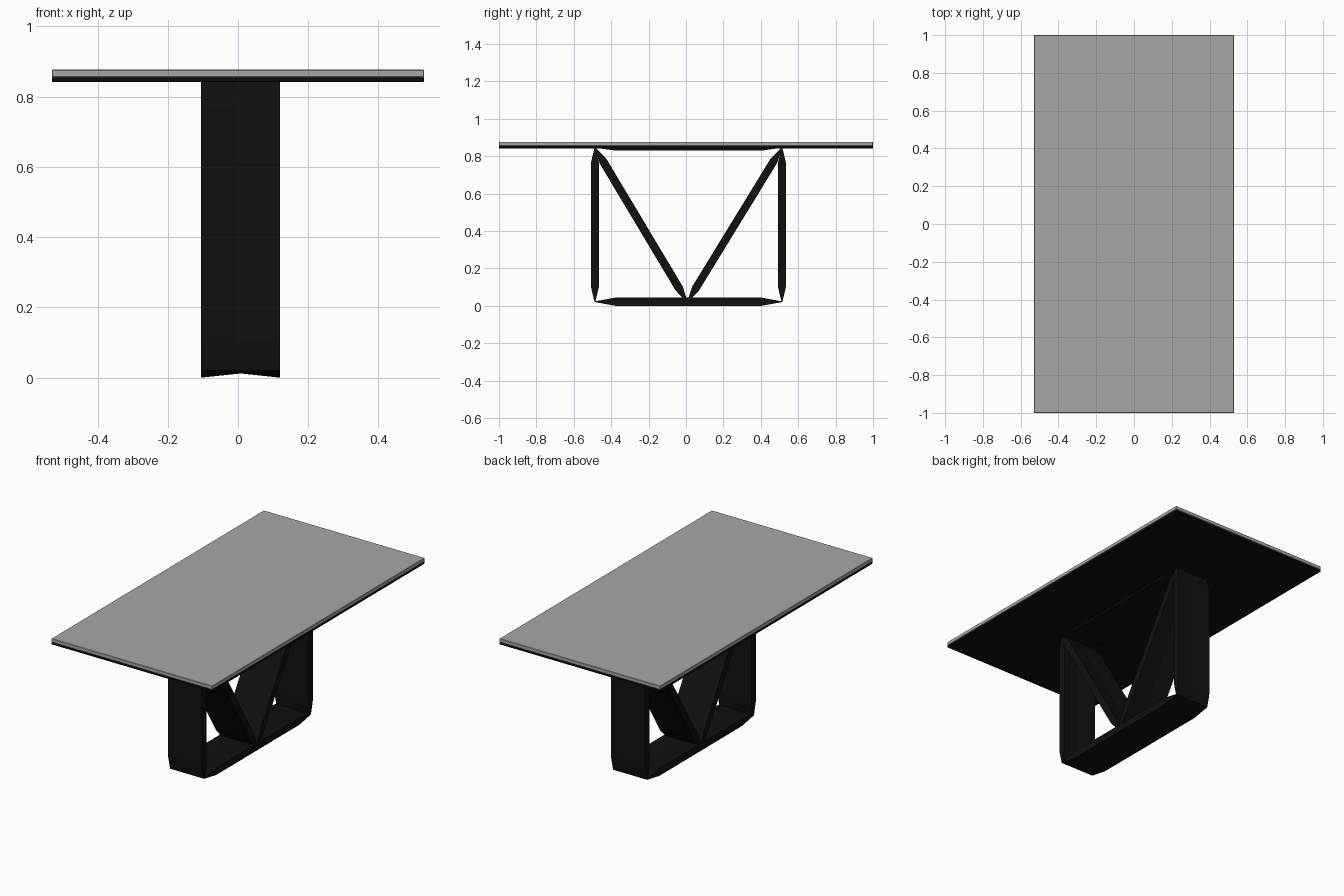
import bpy
import bmesh
from mathutils import Vector

if "Cube" in bpy.data.objects:
    bpy.data.objects.remove(bpy.data.objects["Cube"])


def material(name, rgb):
    m = bpy.data.materials.new(name)
    m.diffuse_color = (*rgb, 1)
    m.use_nodes = True
    m.node_tree.nodes["Principled BSDF"].inputs["Base Color"].default_value = m.diffuse_color
    return m


GREY = material("grey stone", (0.39, 0.39, 0.39))
BLACK = material("black metal", (0.005, 0.005, 0.005))


def finish(bm, name, mat):
    bmesh.ops.recalc_face_normals(bm, faces=bm.faces)
    me = bpy.data.meshes.new(name)
    bm.to_mesh(me)
    bm.free()
    ob = bpy.data.objects.new(name, me)
    me.materials.append(mat)
    bpy.context.collection.objects.link(ob)
    return ob


def slab(name, sx, sy, z0, z1, mat):
    bm = bmesh.new()
    bmesh.ops.create_cube(bm, size=1)
    for v in bm.verts:
        v.co = (v.co.x * sx, v.co.y * sy, z0 if v.co.z < 0 else z1)
    ob = finish(bm, name, mat)
    bev = ob.modifiers.new("edge", 'BEVEL')
    bev.width = 0.002
    bev.segments = 1


X0, X1 = -0.105, 0.12


def plank(name, a, b, thick, taper=0.09, groove=0.012):
    """Wide plank between two (y, z) points; ends pinch, faces dip along the middle."""
    a, b = Vector(a), Vector(b)
    d = (b - a).normalized()
    n = Vector((-d.y, d.x))
    length = (b - a).length
    bm = bmesh.new()
    rings = []
    for s, t in ((0, 0.004), (taper, thick), (length - taper, thick), (length, 0.004)):
        p = a + d * s
        ring = []
        dip = groove * min(1, t / thick) if t > 0.01 else 0
        mid = (X0 + X1) / 2
        for x, h in ((X0, -t / 2), (mid, -t / 2 + dip), (X1, -t / 2),
                     (X1, t / 2), (mid, t / 2 - dip), (X0, t / 2)):
            q = p + n * h
            ring.append(bm.verts.new((x, q.x, q.y)))
        rings.append(ring)
    for r, q in zip(rings, rings[1:]):
        for i in range(6):
            j = (i + 1) % 6
            bm.faces.new((r[i], r[j], q[j], q[i]))
    for r in (rings[0], rings[-1]):
        bm.faces.new((r[0], r[1], r[4], r[5]))
        bm.faces.new((r[1], r[2], r[3], r[4]))
    finish(bm, name, mat=BLACK)


# Two-layer table top
slab("table_top", 1.06, 2.0, 0.855, 0.877, GREY)
slab("table_top_underlay", 1.06, 2.0, 0.842, 0.855, BLACK)

# Pedestal frame: base, upper rail, two uprights and the V braces
YL, YR, YC = -0.487, 0.513, 0.007
plank("base_plank", (YL, 0.022), (YR, 0.022), 0.044, 0.11)
plank("upper_rail", (YL, 0.847), (YR, 0.847), 0.034, 0.11, 0.004)
plank("front_upright", (YL, 0.02), (YL, 0.846), 0.042, 0.08)
plank("back_upright", (YR, 0.02), (YR, 0.846), 0.042, 0.08)
plank("front_brace", (YC, 0.02), (YL, 0.846), 0.044, 0.085)
plank("back_brace", (YC, 0.02), (YR, 0.846), 0.042, 0.085)
